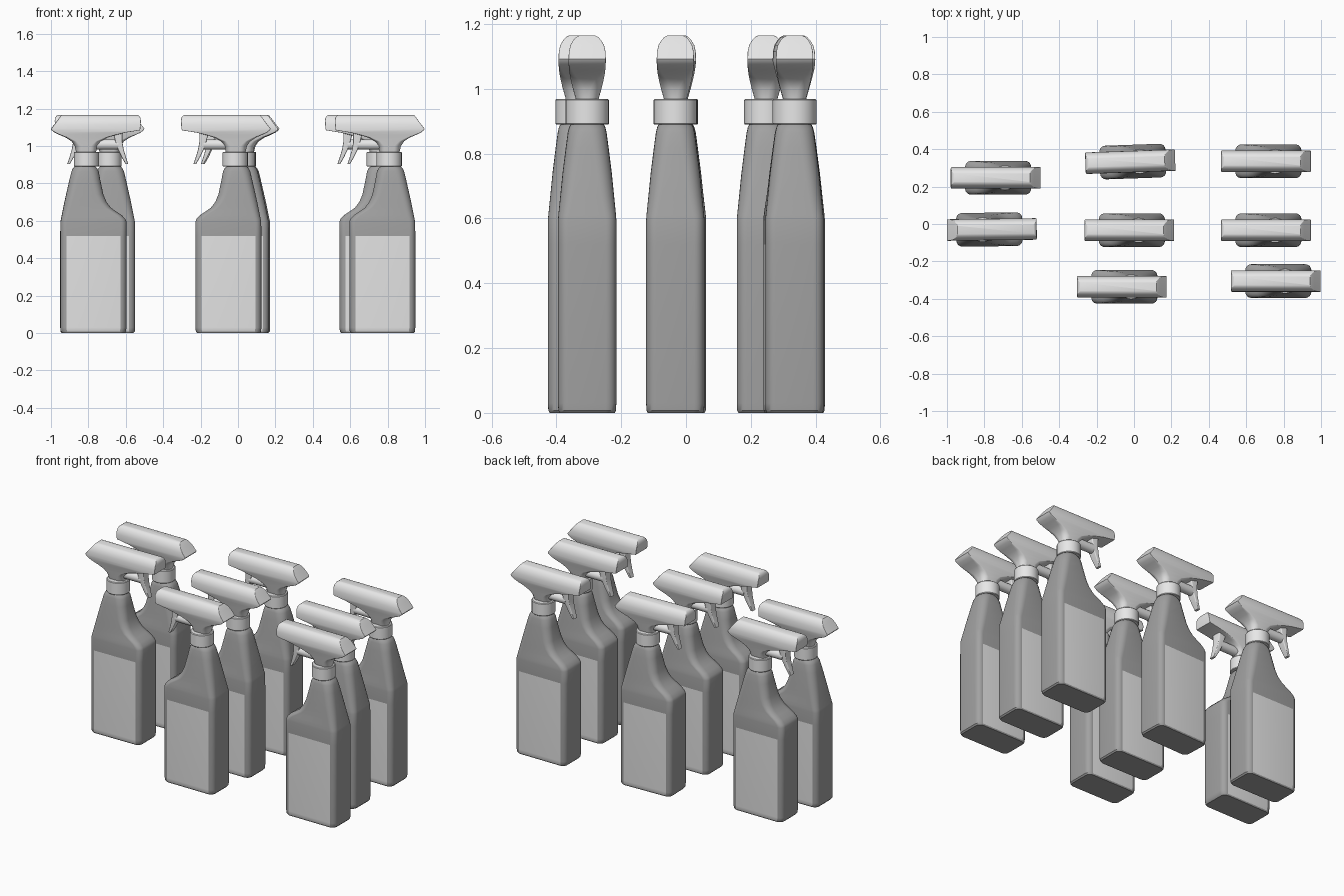
import bpy, bmesh, math
from mathutils import Matrix

cube = bpy.data.objects.get("Cube")
if cube:
    bpy.data.objects.remove(cube, do_unlink=True)


def material(name, value):
    m = bpy.data.materials.new(name)
    m.use_nodes = True
    colour = (value, value, value, 1)
    m.diffuse_color = colour
    m.node_tree.nodes["Principled BSDF"].inputs["Base Color"].default_value = colour
    return m


grey = material("bottle grey", 0.36)
pale = material("label pale grey", 0.78)
white = material("sprayer off white", 0.8)


def section(x0, x1, w, r, steps=6):
    """Rounded rectangle from x0 to x1, half-depth w, corner radius r."""
    points = []
    corners = ((x1 - r, w - r), (x0 + r, w - r), (x0 + r, r - w), (x1 - r, r - w))
    for i, (cx, cy) in enumerate(corners):
        for k in range(steps + 1):
            a = math.pi / 2 * (i + k / steps)
            points.append((cx + r * math.cos(a), cy + r * math.sin(a)))
    return points


def finish(bm, name, materials, rule=None):
    bmesh.ops.remove_doubles(bm, verts=bm.verts, dist=0.00002)
    bmesh.ops.recalc_face_normals(bm, faces=bm.faces)
    bm.normal_update()
    for f in bm.faces:
        f.smooth = True
        if rule and rule(f):
            f.material_index = 1
    for e in bm.edges:
        e.smooth = e.calc_face_angle(0) < math.radians(35)
    mesh = bpy.data.meshes.new(name)
    bm.to_mesh(mesh)
    bm.free()
    for m in materials:
        mesh.materials.append(m)
    return mesh


def loft(name, levels, materials, rule=None):
    """Skin a stack of (z, x0, x1, w, r) sections and cap both ends."""
    bm = bmesh.new()
    rings = [[bm.verts.new((x, y, z)) for x, y in section(*rest)]
             for z, *rest in levels]
    n = len(rings[0])
    for low, high in zip(rings, rings[1:]):
        for i in range(n):
            j = (i + 1) % n
            bm.faces.new((low[i], low[j], high[j], high[i]))
    bm.faces.new(rings[0][::-1])
    bm.faces.new(rings[-1])
    return finish(bm, name, materials, rule)


def is_label(f):
    c = f.calc_center_median()
    return c.z < 0.52 and abs(f.normal.y) > 0.9 and abs(c.x + 0.036) < 0.05


# Bottle: straight body, stepped shoulder on the trigger side
body = loft("bottle", [
    (0.0, -0.203, 0.131, 0.085, 0.03),
    (0.008, -0.21, 0.138, 0.089, 0.032),
    (0.03, -0.213, 0.14, 0.09, 0.032),
    (0.52, -0.213, 0.14, 0.09, 0.032),
    (0.595, -0.213, 0.139, 0.09, 0.032),
    (0.61, -0.207, 0.136, 0.089, 0.034),
    (0.63, -0.188, 0.132, 0.087, 0.036),
    (0.65, -0.158, 0.128, 0.085, 0.038),
    (0.67, -0.13, 0.124, 0.083, 0.04),
    (0.7, -0.107, 0.118, 0.08, 0.042),
    (0.74, -0.09, 0.109, 0.076, 0.044),
    (0.82, -0.073, 0.091, 0.066, 0.046),
    (0.865, -0.065, 0.08, 0.06, 0.048),
    (0.882, -0.056, 0.072, 0.056, 0.05),
    (0.893, -0.042, 0.06, 0.05, 0.05),
], [grey, pale], is_label)

# Screw collar
collar = loft("collar", [(z, -r, r, r, r) for z, r in
              ((0.89, 0.065), (0.893, 0.0675), (0.965, 0.0675), (0.969, 0.064))],
              [white])

# Spray head: flared neck, long nozzle, wedge tail, rounded top
head = loft("spray_head", [
    (0.965, -0.05, 0.055, 0.034, 0.03),
    (1.0, -0.058, 0.063, 0.044, 0.034),
    (1.025, -0.074, 0.08, 0.05, 0.026),
    (1.045, -0.112, 0.11, 0.054, 0.016),
    (1.06, -0.16, 0.145, 0.056, 0.008),
    (1.072, -0.21, 0.17, 0.057, 0.005),
    (1.084, -0.285, 0.185, 0.0575, 0.003),
    (1.092, -0.287, 0.19, 0.0575, 0.003),
    (1.115, -0.289, 0.172, 0.0565, 0.003),
    (1.135, -0.29, 0.157, 0.052, 0.003),
    (1.15, -0.288, 0.146, 0.043, 0.003),
    (1.16, -0.282, 0.138, 0.034, 0.003),
    (1.165, -0.274, 0.134, 0.024, 0.003),
], [white])

# Curved trigger blade
trigger = loft("trigger", [
    (0.905, -0.223, -0.208, 0.016, 0.004),
    (0.94, -0.211, -0.188, 0.02, 0.005),
    (0.98, -0.199, -0.169, 0.024, 0.005),
    (1.02, -0.192, -0.155, 0.027, 0.005),
    (1.07, -0.192, -0.142, 0.03, 0.005),
], [white])

# Pump piston between neck and trigger
bm = bmesh.new()
bmesh.ops.create_cone(bm, cap_ends=True, segments=24, radius1=0.028, radius2=0.028,
                      depth=0.13, matrix=Matrix.Translation((-0.105, 0, 1.008))
                      @ Matrix.Rotation(math.pi / 2, 4, 'Y'))
piston = finish(bm, "piston", [white])

# Set of eight bottles: x, y, turn in degrees
places = [(-0.69, 0.247, 0), (0.03, 0.335, 2), (0.755, 0.335, 0),
          (-0.81, -0.03, 180.7), (0.025, -0.033, 0), (0.755, -0.033, 0),
          (-0.015, -0.336, 0), (0.808, -0.305, 0)]
for number, (x, y, turn) in enumerate(places, 1):
    for mesh in (body, collar, head, trigger, piston):
        ob = bpy.data.objects.new(f"{mesh.name}_{number}", mesh)
        ob.location = (x, y, 0)
        ob.rotation_euler.z = math.radians(turn)
        bpy.context.collection.objects.link(ob)
